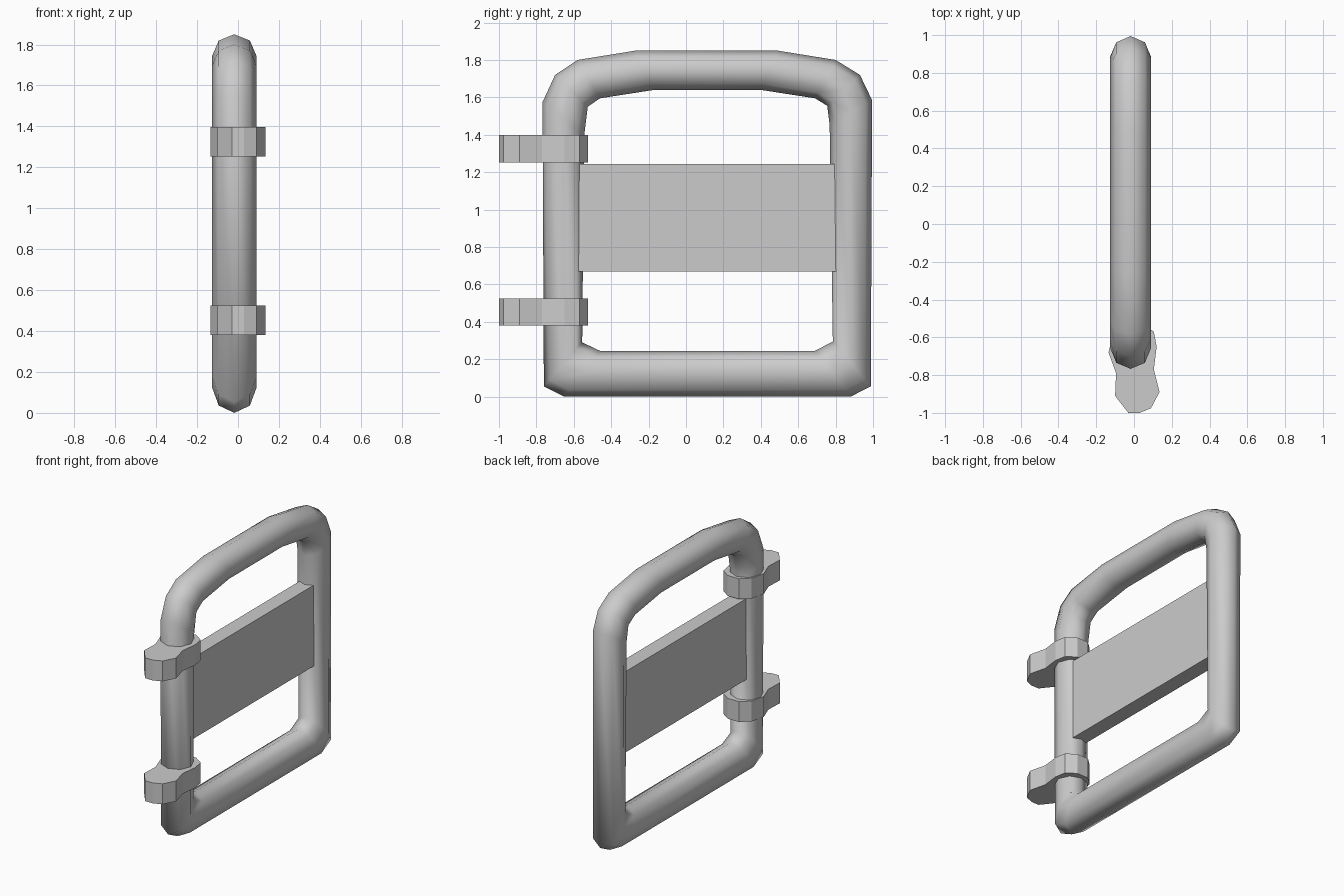
import bpy, bmesh, math
from mathutils import Vector

if "Cube" in bpy.data.objects:
    bpy.data.objects.remove(bpy.data.objects["Cube"], do_unlink=True)

grey = bpy.data.materials.new("plain grey")
grey.use_nodes = True
COLOUR = (0.6, 0.6, 0.6, 1)
grey.diffuse_color = COLOUR
grey.node_tree.nodes["Principled BSDF"].inputs["Base Color"].default_value = COLOUR

MID_X = -0.018  # frame plane


def finish(name, bm):
    bmesh.ops.recalc_face_normals(bm, faces=bm.faces)
    mesh = bpy.data.meshes.new(name)
    bm.to_mesh(mesh)
    bm.free()
    mesh.materials.append(grey)
    obj = bpy.data.objects.new(name, mesh)
    bpy.context.collection.objects.link(obj)
    return obj


def tube_loop(name, stations, half_width, sides=8):
    """Closed tube; each station gives its outer and inner (y, z) points."""
    bm = bmesh.new()
    rings = []
    for oy, oz, iy, iz in stations:
        outer, inner = Vector((0, oy, oz)), Vector((0, iy, iz))
        mid, arm = (outer + inner) / 2, (outer - inner) / 2
        ring = []
        for k in range(sides):
            a = math.tau * k / sides
            p = mid + arm * math.cos(a)
            p.x = MID_X + half_width * math.sin(a)
            ring.append(bm.verts.new(p))
        rings.append(ring)
    for i, ring in enumerate(rings):
        prev = rings[i - 1]
        for k in range(sides):
            bm.faces.new((prev[k - 1], prev[k], ring[k], ring[k - 1]))
    return finish(name, bm)


def extrude_outline(name, points, direction):
    bm = bmesh.new()
    face = bm.faces.new([bm.verts.new(p) for p in points])
    new = bmesh.ops.extrude_face_region(bm, geom=[face])["geom"]
    bmesh.ops.translate(bm, vec=direction,
                        verts=[g for g in new if isinstance(g, bmesh.types.BMVert)])
    return finish(name, bm)


# Bent tube frame
frame = tube_loop("tube_frame", [
    (-0.76, 0.055, -0.555, 0.29), (-0.65, 0.0, -0.46, 0.245),
    (0.88, 0.0, 0.69, 0.245), (0.988, 0.055, 0.785, 0.295),
    (0.995, 1.585, 0.768, 1.45), (0.93, 1.72, 0.755, 1.555),
    (0.80, 1.80, 0.69, 1.595), (0.49, 1.85, 0.40, 1.64),
    (-0.27, 1.85, -0.17, 1.64), (-0.58, 1.80, -0.46, 1.595),
    (-0.70, 1.72, -0.525, 1.55), (-0.767, 1.575, -0.545, 1.39),
], 0.108)
bpy.context.view_layer.objects.active = frame
frame.select_set(True)
bpy.ops.object.shade_smooth_by_angle(angle=math.radians(65))

# Flat centre panel, its ends sunk into the tubes
HALF = 0.055
extrude_outline("centre_panel", [
    (MID_X - HALF, -0.60, 0.67), (MID_X - HALF, 0.83, 0.67),
    (MID_X - HALF, 0.83, 1.245), (MID_X - HALF, -0.60, 1.245)], (2 * HALF, 0, 0))

# Two waisted hinge clamps around the front post
CLAMP = [(-0.03, -1), (0.03, -1), (0.09, -0.975), (0.135, -0.89), (0.105, -0.77),
         (0.12, -0.65), (0.105, -0.57), (0.04, -0.525), (-0.05, -0.525),
         (-0.11, -0.58), (-0.135, -0.68), (-0.095, -0.79), (-0.1, -0.91)]
for name, z in (("lower_clamp", 0.38), ("upper_clamp", 1.253)):
    extrude_outline(name, [(x, y, z) for x, y in CLAMP], (0, 0, 0.145))
